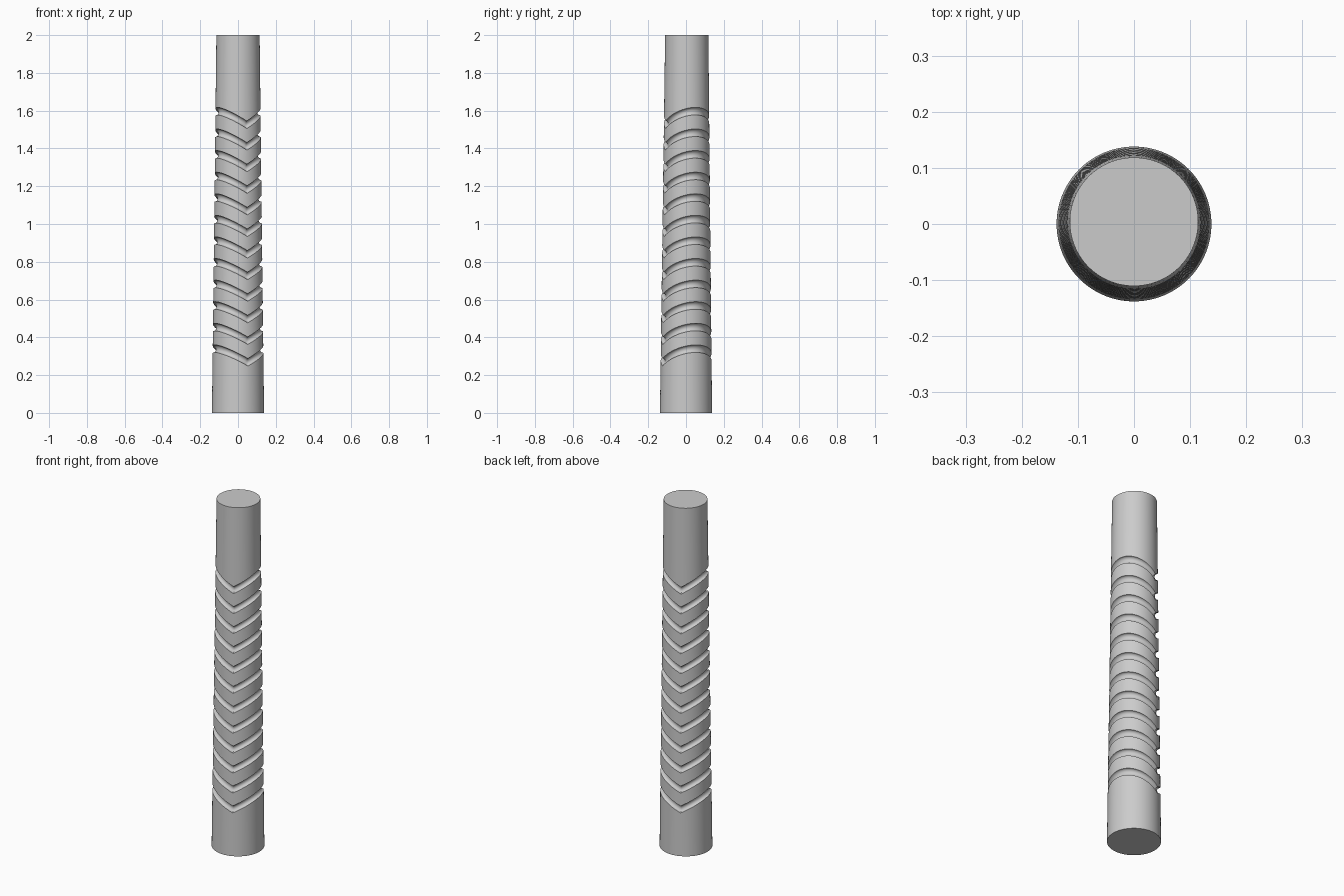
import bpy, bmesh, math

if "Cube" in bpy.data.objects:
    bpy.data.objects.remove(bpy.data.objects["Cube"])

HEIGHT, R_BOTTOM, R_TOP, LEAN = 2.0, 0.138, 0.1145, 0.004
SIDES, GROOVES, PITCH = 96, 12, 0.1143
FIRST, HALF, DEPTH, RISE = 0.268, 0.02, 0.017, 0.072
VALLEY = math.radians(-67)          # direction of the chevron points
STEPS = 10

mat = bpy.data.materials.new("plain grey")
mat.use_nodes = True
grey = (0.6, 0.6, 0.6, 1)
mat.diffuse_color = grey
mat.node_tree.nodes["Principled BSDF"].inputs["Base Color"].default_value = grey

# Profile rows: (height at the valley, groove depth, chevron rise)
rows = [(0, 0, 0)]
for g in range(GROOVES):
    for s in range(STEPS + 1):
        a = math.pi * s / STEPS
        rows.append((FIRST + g * PITCH - HALF * math.cos(a), DEPTH * math.sin(a), RISE))
rows.append((HEIGHT, 0, 0))

# Tapered shaft whose rows follow the chevron grooves
bm = bmesh.new()
rings = []
for height, depth, rise in rows:
    ring = []
    for i in range(SIDES):
        turn = 2 * math.pi * i / SIDES
        z = height + rise * abs(math.sin(turn))
        t = z / HEIGHT
        r = R_BOTTOM + (R_TOP - R_BOTTOM) * t - depth
        a = VALLEY + turn
        ring.append(bm.verts.new((r * math.cos(a), r * math.sin(a) + LEAN * t, z)))
    rings.append(ring)
for low, high in zip(rings, rings[1:]):
    for i in range(SIDES):
        j = (i + 1) % SIDES
        bm.faces.new((low[i], low[j], high[j], high[i]))
bm.faces.new(rings[0][::-1])
bm.faces.new(rings[-1])

mesh = bpy.data.meshes.new("grooved_shaft")
bm.to_mesh(mesh)
bm.free()
mesh.materials.append(mat)
shaft = bpy.data.objects.new("grooved_shaft", mesh)
bpy.context.collection.objects.link(shaft)
bpy.context.view_layer.objects.active = shaft
shaft.select_set(True)
bpy.ops.object.shade_smooth_by_angle(angle=math.radians(35))
